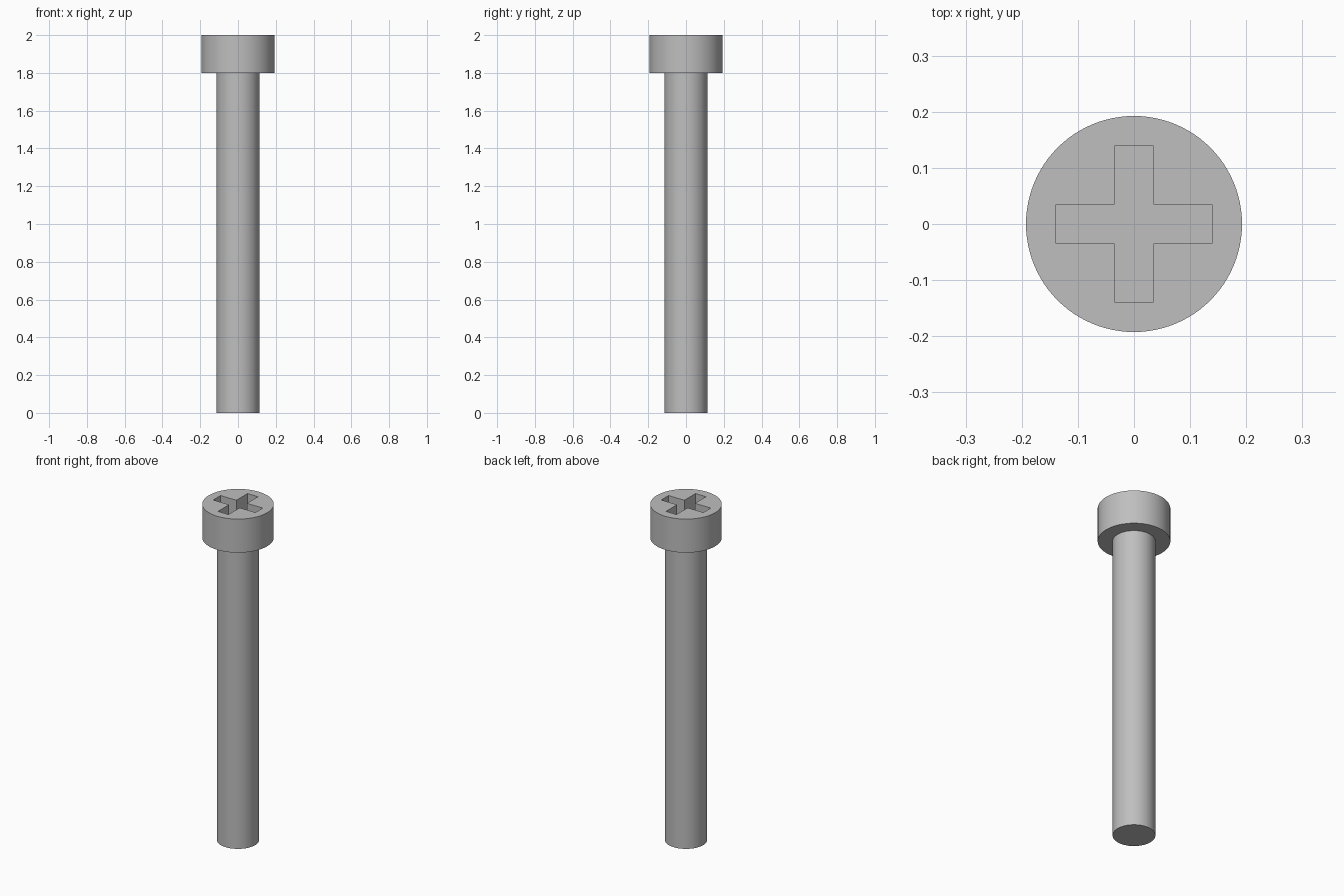
import bpy
import math

HEAD_R, SHAFT_R = 0.1925, 0.1135
HEAD_BASE, TOP = 1.8, 2.0
ARM, HALF_W, DEPTH = 0.139, 0.0345, 0.1

if "Cube" in bpy.data.objects:
    bpy.data.objects.remove(bpy.data.objects["Cube"], do_unlink=True)

steel = bpy.data.materials.new("grey_steel")
steel.use_nodes = True
colour = (0.52, 0.52, 0.52, 1)
steel.diffuse_color = colour
steel.node_tree.nodes["Principled BSDF"].inputs["Base Color"].default_value = colour


def prism(name, outline, bottom, top):
    """Closed upright prism over a counter-clockwise outline."""
    n = len(outline)
    verts = [(x, y, z) for z in (bottom, top) for x, y in outline]
    faces = [tuple(reversed(range(n))), tuple(range(n, 2 * n))]
    faces += [(i, (i + 1) % n, n + (i + 1) % n, n + i) for i in range(n)]
    mesh = bpy.data.meshes.new(name)
    mesh.from_pydata(verts, [], faces)
    mesh.materials.append(steel)
    obj = bpy.data.objects.new(name, mesh)
    bpy.context.collection.objects.link(obj)
    return obj


def circle(radius, sides=96):
    angles = [2 * math.pi * i / sides for i in range(sides)]
    return [(radius * math.cos(a), radius * math.sin(a)) for a in angles]


def activate(obj):
    bpy.ops.object.select_all(action="DESELECT")
    obj.select_set(True)
    bpy.context.view_layer.objects.active = obj


# Shaft and head
shaft = prism("shaft", circle(SHAFT_R), 0, HEAD_BASE)
head = prism("head", circle(HEAD_R), HEAD_BASE, TOP)

# Cross outline: one arm turned through four quarter turns
cross = []
x_arm = [(HALF_W, -HALF_W), (ARM, -HALF_W), (ARM, HALF_W)]
for _ in range(4):
    cross += x_arm
    x_arm = [(-y, x) for x, y in x_arm]

# Cross recess cut into the head
cutter = prism("recess_cutter", cross, TOP - DEPTH, TOP + DEPTH)
cutter.hide_render = True
cut = head.modifiers.new("cross_recess", "BOOLEAN")
cut.operation = "DIFFERENCE"
cut.solver = "EXACT"
cut.object = cutter
activate(head)
bpy.ops.object.modifier_apply(modifier=cut.name)
bpy.data.objects.remove(cutter, do_unlink=True)

# Smooth round sides with sharp rims
for part in (shaft, head):
    activate(part)
    bpy.ops.object.shade_smooth_by_angle(angle=math.radians(30))
